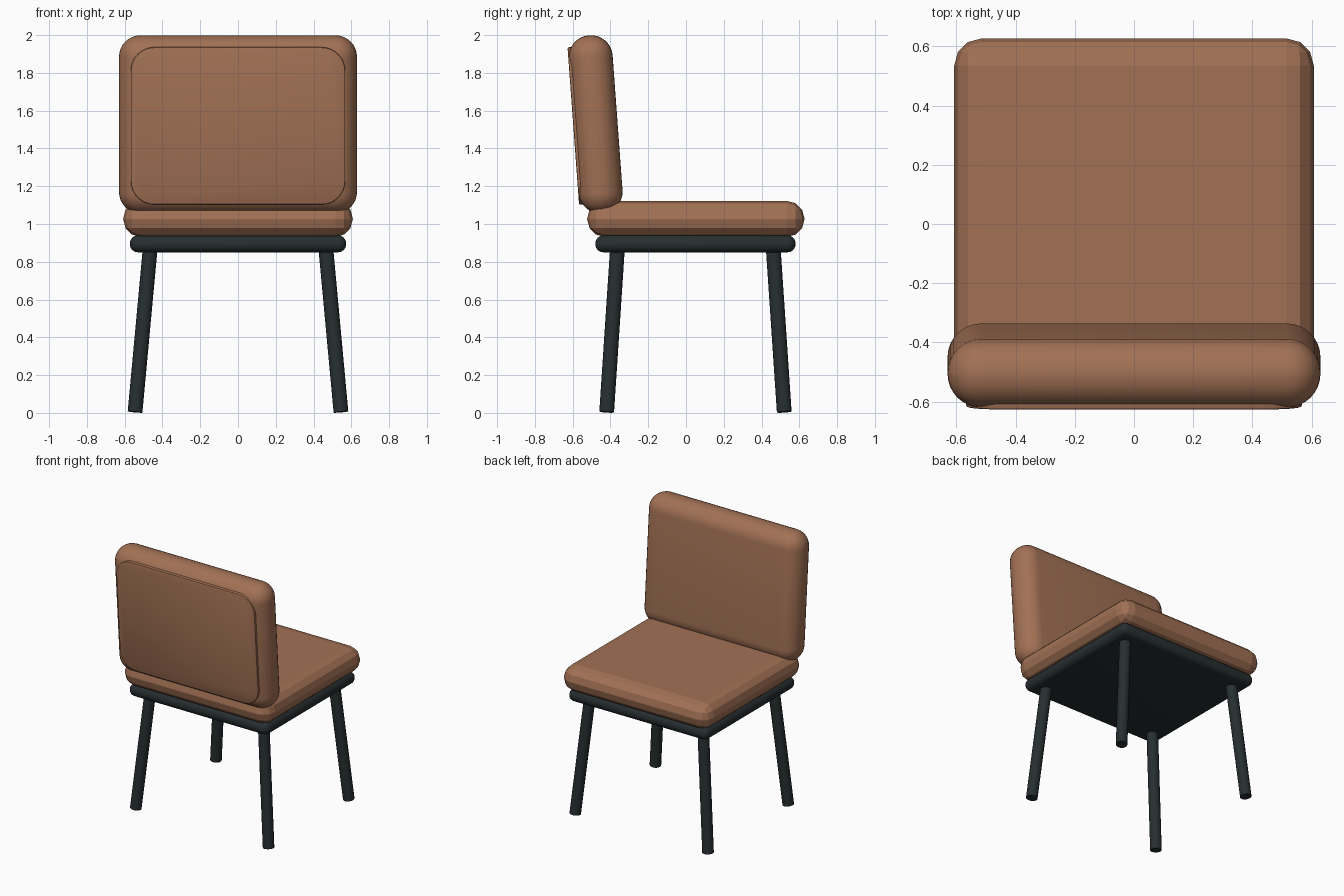
import bpy, bmesh, math
from mathutils import Vector, Matrix

if "Cube" in bpy.data.objects:
    bpy.data.objects.remove(bpy.data.objects["Cube"])


def material(name, rgb):
    m = bpy.data.materials.new(name)
    m.diffuse_color = (*rgb, 1)
    m.use_nodes = True
    m.node_tree.nodes["Principled BSDF"].inputs["Base Color"].default_value = m.diffuse_color
    return m


LEATHER = material("tan_leather", (0.36, 0.165, 0.09))
METAL = material("dark_metal", (0.02, 0.028, 0.03))


def finish(name, bm, mat, smooth=True):
    me = bpy.data.meshes.new(name)
    bm.to_mesh(me)
    bm.free()
    me.materials.append(mat)
    ob = bpy.data.objects.new(name, me)
    bpy.context.collection.objects.link(ob)
    if smooth:
        bpy.ops.object.select_all(action='DESELECT')
        ob.select_set(True)
        bpy.context.view_layer.objects.active = ob
        bpy.ops.object.shade_smooth_by_angle(angle=math.radians(35))
    return ob


def box(size, centre=(0, 0, 0)):
    bm = bmesh.new()
    bmesh.ops.create_cube(bm, size=1, matrix=Matrix.Translation(centre) @ Matrix.Diagonal((*size, 1)))
    return bm


def bevel(bm, edges, width, segments):
    bmesh.ops.bevel(bm, geom=edges, offset=width, offset_type='OFFSET', segments=segments,
                    profile=0.5, affect='EDGES', clamp_overlap=True)


def rounded_box(name, size, centre, width, segments, mat, smooth=True):
    bm = box(size, centre)
    bevel(bm, bm.edges[:], width, segments)
    return finish(name, bm, mat, smooth)


# Seat cushion with coarse faceted edges
rounded_box("seat_cushion", (1.215, 1.15, 0.19), (0, 0.052, 1.027), 0.092, 3, LEATHER, smooth=False)

# Seat frame with round rim
rounded_box("seat_frame", (1.145, 1.06, 0.09), (0, 0.05, 0.895), 0.043, 6, METAL)

# Reclined backrest cushion
TILT = math.radians(4.2)
back = rounded_box("backrest_cushion", (1.26, 0.232, 0.945), (0, 0, 0), 0.114, 8, LEATHER)

# Thin rounded panel on the rear of the backrest
bm = box((1.135, 0.03, 0.835), (0, -0.104, 0))
bevel(bm, [e for e in bm.edges
           if abs((e.verts[0].co - e.verts[1].co).normalized().y) > 0.9], 0.125, 8)
rim = [e for e in bm.edges if all(v.co.y < -0.11 for v in e.verts)]
bevel(bm, rim, 0.007, 2)
panel = finish("backrest_panel", bm, LEATHER)

for ob in (back, panel):
    ob.location = (0, -0.478, 1.5275)
    ob.rotation_euler = (TILT, 0, 0)

# Splayed round legs
for label, y_top, y_foot in (("front", -0.363, -0.42), ("rear", 0.462, 0.52)):
    for side, s in (("left", -1), ("right", 1)):
        foot = Vector((s * 0.545, y_foot, 0.005))
        top = Vector((s * 0.465, y_top, 0.87))
        axis = top - foot
        turn = Vector((0, 0, 1)).rotation_difference(axis).to_matrix().to_4x4()
        bm = bmesh.new()
        bmesh.ops.create_cone(bm, cap_ends=True, segments=20, radius1=0.039, radius2=0.039,
                              depth=axis.length,
                              matrix=Matrix.Translation((foot + top) / 2) @ turn)
        finish(f"{label}_{side}_leg", bm, METAL)
